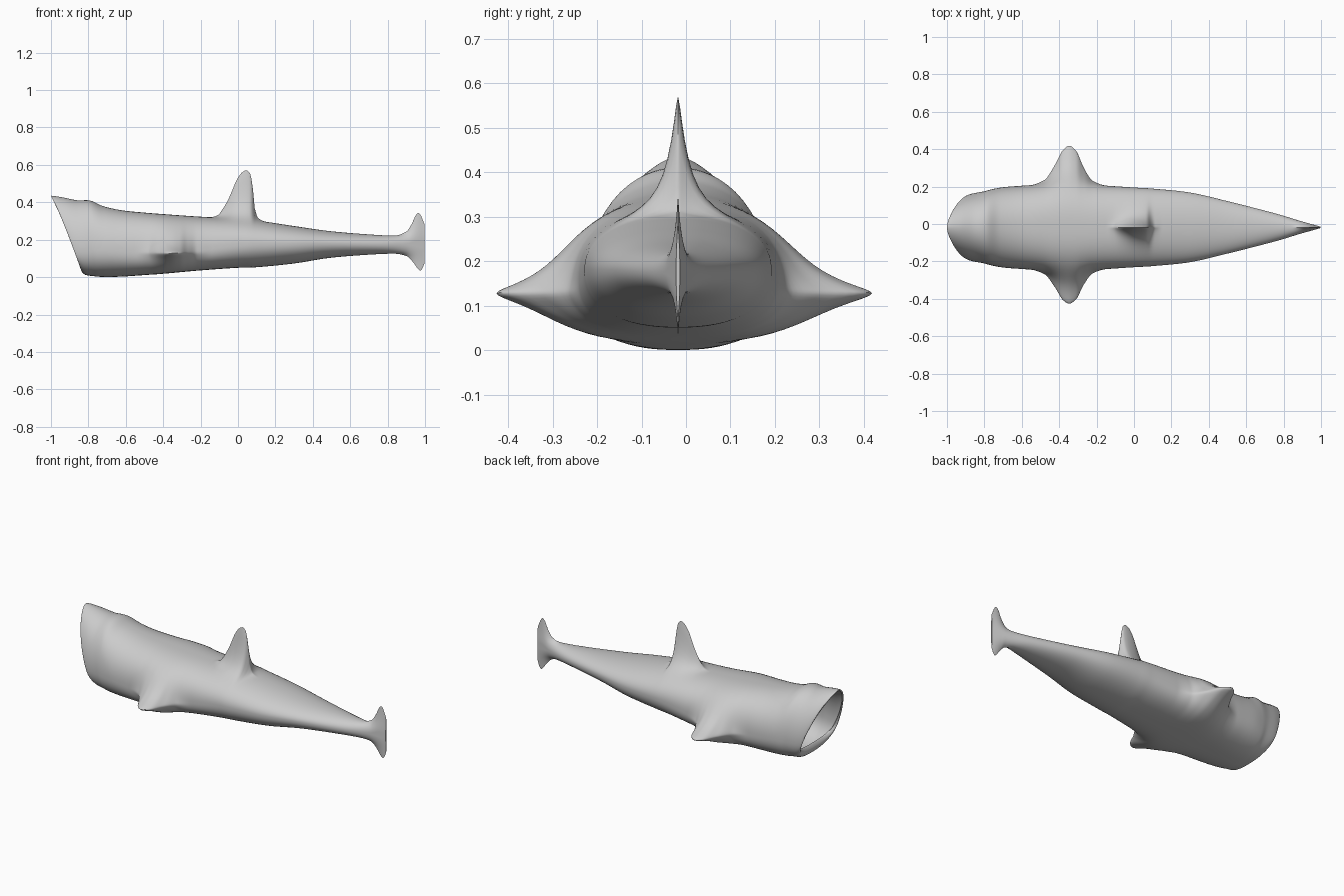
import bpy, bmesh, math

if "Cube" in bpy.data.objects:
    bpy.data.objects.remove(bpy.data.objects["Cube"])

SEG = 96
MID_Y = -0.018

# Body stations: x at belly, x at back, belly z, back z, half width, z of widest point
STATIONS = [
    (-.828, -1.0, .075, .435, .168, .14),
    (-.840, -.985, .042, .434, .174, .14),
    (-.82, -.93, .014, .425, .182, .15),
    (-.77, -.86, .005, .411, .192, .15),
    (-.74, -.79, .002, .409, .204, .15),
    (-.68, -.72, .001, .379, .215, .15),
    (-.60, -.62, .004, .357, .222, .145),
    (-.50, -.50, .011, .345, .229, .14),
    (-.40, -.40, .018, .337, .236, .135),
    (-.20, -.20, .036, .323, .226, .15),
    (0, 0, .050, .312, .213, .175),
    (.10, .10, .053, .303, .207, .18),
    (.30, .30, .073, .273, .186, .18),
    (.50, .50, .104, .245, .140, .18),
    (.75, .75, .123, .225, .076, .175),
    (.88, .88, .125, .222, .037, .175),
    (.997, .997, .125, .220, .004, .175),
]

# Fin outlines: (x, extra reach)
DORSAL = [(-.15, 0), (-.11, .012), (-.08, .05), (-.05, .105), (0, .22), (.025, .252),
          (.045, .262), (.065, .245), (.078, .18), (.09, .06), (.11, .012), (.15, 0)]
PECTORAL = [(-.56, 0), (-.48, .02), (-.42, .095), (-.38, .165), (-.345, .187),
            (-.31, .165), (-.27, .085), (-.22, .02), (-.14, 0)]
TAIL_UP = [(.84, 0), (.90, .022), (.93, .065), (.95, .109), (.965, .123),
           (.98, .105), (.99, .08), (1.0, .06)]
TAIL_DOWN = [(.84, 0), (.90, .012), (.94, .05), (.96, .078), (.975, .09),
             (.985, .08), (1.0, .05)]


def spline(p0, p1, p2, p3, t):
    return .5 * (2*p1 + (p2-p0)*t + (2*p0-5*p1+4*p2-p3)*t*t + (3*p1-p0-3*p2+p3)*t**3)


def outline(table, x):
    """Smooth lookup with limited slopes."""
    if x <= table[0][0] or x >= table[-1][0]:
        return table[0][1] if x <= table[0][0] else table[-1][1]
    i = max(k for k in range(len(table) - 1) if table[k][0] <= x)

    def slope(k):
        if k == 0 or k == len(table) - 1:
            return 0
        a = (table[k][1]-table[k-1][1]) / (table[k][0]-table[k-1][0])
        b = (table[k+1][1]-table[k][1]) / (table[k+1][0]-table[k][0])
        return 2*a*b/(a+b) if a*b > 0 else 0
    (x0, y0), (x1, y1) = table[i], table[i+1]
    h = x1 - x0
    t = (x - x0) / h
    return ((2*t**3-3*t*t+1)*y0 + (t**3-2*t*t+t)*h*slope(i)
            + (3*t*t-2*t**3)*y1 + (t**3-t*t)*h*slope(i+1))


def station(u):
    last = len(STATIONS) - 1
    i = min(int(u), last - 1)
    ids = [max(0, min(last, i + k)) for k in (-1, 0, 1, 2)]
    return [spline(*(STATIONS[j][c] for j in ids), u - i) for c in range(6)]


def falloff(d, s, soft, wide=0, spread=1):
    """Sharp fin edge, plus an optional broad fillet at the root."""
    sharp = math.exp(-(math.hypot(d, soft) - soft) / s)
    return (1 - wide) * sharp + wide * math.exp(-(d / spread) ** 2)


def ring(u, scale=1.0, fins=True):
    """One cross-section of the body, fins pulled out of it."""
    xb, xt, zb, zt, w, zm = station(u)
    shoulder = math.exp(-((u - 8) / 2) ** 2)       # squarer section at the shoulders
    top_n = 1.65 + .45 * min(1, u / 4) + .45 * shoulder
    low_n = 2.6 - .5 * min(1, u / 14) + .5 * shoulder
    pts = []
    for k in range(SEG):
        a = 2 * math.pi * k / SEG
        a -= .2 * math.sin(4 * a)          # denser towards the fin edges
        c, s = math.cos(a), math.sin(a)
        p = 2 / (top_n if s > 0 else low_n)
        y = math.copysign(abs(c) ** p, c) * w * scale
        z = zm + math.copysign(abs(s) ** p, s) * (zt - zm if s > 0 else zm - zb) * scale
        x = xb + (xt - xb) * (z - zb) / (zt - zb)
        if fins:
            d, narrow = abs(y), max(.003, min(.012, w * .5))
            lift = z
            if s > 0:
                lift += outline(DORSAL, x) * falloff(d, .022, .003, .15, .085)
                lift += outline(TAIL_UP, x) * falloff(d, narrow, .001)
            else:
                lift -= outline(TAIL_DOWN, x) * falloff(d, narrow, .001)
            reach = outline(PECTORAL, x) * falloff(z - .128, .036, .01, .27, .13)
            side = math.sin(math.pi / 2 * max(-1, min(1, c * 1.7)))
            y += reach * side * (1.08 if c > 0 else .93)
            z = lift
        pts.append((x, y + MID_Y, z))
    return pts


# Mouth lining from the throat out to the lips, then the outer skin to the tail
rings = []
N = 30
for k in range(N):
    q = 1 - k / N
    shrink = math.sqrt(max(0, 1 - q ** 6)) if k else .05
    rings.append(ring(7.0 * q, .965 * shrink, False))
for i in range(len(STATIONS) - 1):
    span = STATIONS[i+1][0] - STATIONS[i][0]
    n = max(5, math.ceil(span / (.005 if i >= 15 else .008)))
    rings += [ring(i + k / n) for k in range(n)]
rings.append(ring(len(STATIONS) - 1))

bm = bmesh.new()
loops = [[bm.verts.new(p) for p in r] for r in rings]
for a, b in zip(loops, loops[1:]):
    for k in range(SEG):
        m = (k + 1) % SEG
        bm.faces.new((a[k], a[m], b[m], b[k]))
bm.faces.new(loops[0])
bm.faces.new(loops[-1])
bmesh.ops.recalc_face_normals(bm, faces=bm.faces)

mesh = bpy.data.meshes.new("fish_body")
bm.to_mesh(mesh)
bm.free()
body = bpy.data.objects.new("fish_body", mesh)
bpy.context.collection.objects.link(body)
bpy.context.view_layer.objects.active = body
body.select_set(True)
bpy.ops.object.shade_smooth_by_angle(angle=math.radians(50))
